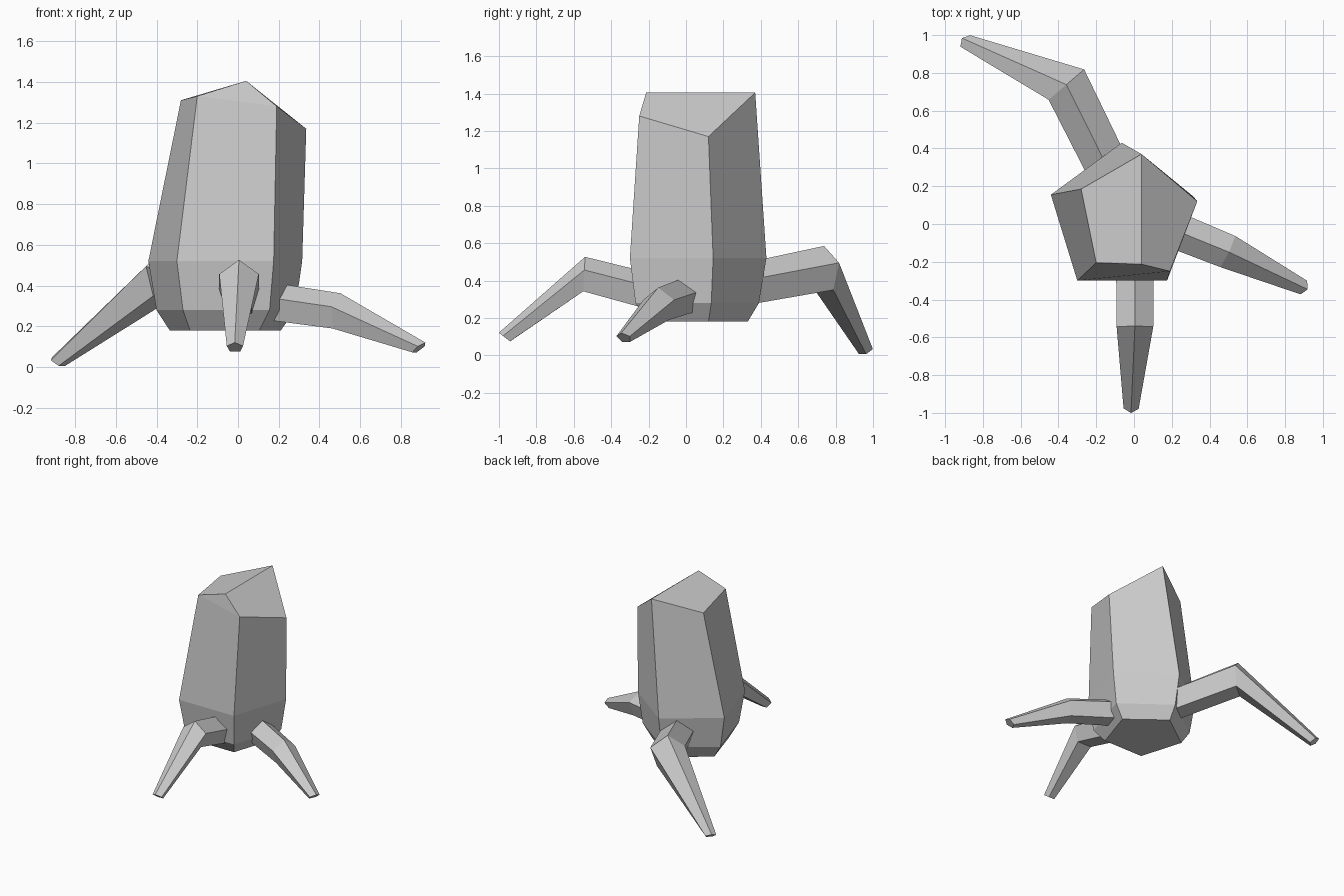
import bpy, bmesh
from math import sin, cos, radians, pi
from mathutils import Vector

if "Cube" in bpy.data.objects:
    bpy.data.objects.remove(bpy.data.objects["Cube"])


def loft(name, rings, roof=None):
    """Skin equal-sized rings; cap the end flat unless roof faces are built."""
    bm = bmesh.new()
    loops = [[bm.verts.new(p) for p in ring] for ring in rings]
    n = len(loops[0])
    bm.faces.new(loops[0][::-1])
    for k, (a, b) in enumerate(zip(loops, loops[1:])):
        for i in range(n):
            j = (i + 1) % n
            # the front wall carries the gable point of the roof
            if roof and k == len(loops) - 2 and i == 1:
                continue
            bm.faces.new((a[i], a[j], b[j], b[i]))
    top = loops[-1]
    if roof:
        left, fl, fr, right, back = top
        ridge = bm.verts.new(roof)
        low = loops[-2]
        bm.faces.new((low[1], low[2], fr, fl))
        bm.faces.new((fl, fr, ridge))
        bm.faces.new((left, fl, ridge, back))
        bm.faces.new((ridge, fr, right, back))
    else:
        bm.faces.new(top)
    bmesh.ops.recalc_face_normals(bm, faces=bm.faces)
    mesh = bpy.data.meshes.new(name)
    bm.to_mesh(mesh)
    bm.free()
    ob = bpy.data.objects.new(name, mesh)
    bpy.context.collection.objects.link(ob)
    return ob


def pentagon(center, heading, pitch, r):
    """Five-sided section, ridge up, facing along heading and pitch."""
    h = Vector((heading[0], heading[1], 0)).normalized()
    side = h.cross(Vector((0, 0, 1)))
    p = radians(pitch)
    up = Vector((0, 0, cos(p))) - h * sin(p)
    return [Vector(center) + side * r * sin(2 * pi * i / 5) + up * r * cos(2 * pi * i / 5)
            for i in range(5)]


# Body: rings run left, front left, front right, right, back
body_rings = [
    [(-0.335, 0.13, 0.18), (-0.235, -0.20, 0.18), (0.105, -0.20, 0.18),
     (0.21, 0.12, 0.18), (-0.06, 0.33, 0.18)],
    [(-0.40, 0.145, 0.28), (-0.27, -0.27, 0.28), (0.155, -0.27, 0.28),
     (0.28, 0.135, 0.28), (-0.06, 0.39, 0.28)],
    [(-0.44, 0.155, 0.52), (-0.30, -0.30, 0.52), (0.175, -0.30, 0.52),
     (0.315, 0.145, 0.52), (-0.065, 0.43, 0.52)],
    [(-0.28, 0.185, 1.31), (-0.20, -0.205, 1.33), (0.19, -0.25, 1.28),
     (0.335, 0.12, 1.17), (0.04, 0.37, 1.405)],
]
loft("body", body_rings, roof=(0.04, -0.213, 1.405))

# Legs: root, knee and tip sections (center, heading, pitch, radius)
legs = {
    "front_leg": [
        ((0.005, -0.22, 0.34), (0, -1), 15, 0.105),
        ((0.005, -0.545, 0.425), (0, -1), 3, 0.102),
        ((-0.015, -0.967, 0.096), (-0.03, -1), -53, 0.042)],
    "right_leg": [
        ((0.21, -0.03, 0.307), (0.93, -0.37), -19, 0.102),
        ((0.495, -0.145, 0.267), (0.9, -0.43), -5, 0.096),
        ((0.89, -0.332, 0.094), (0.9, -0.43), -51, 0.042)],
    "back_left_leg": [
        ((-0.13, 0.28, 0.365), (-0.43, 0.9), 13, 0.12),
        ((-0.358, 0.738, 0.455), (-0.65, 0.76), 0, 0.13),
        ((-0.885, 0.962, 0.026), (-0.76, 0.65), -55, 0.042)],
}
for name, sections in legs.items():
    loft(name, [pentagon(*s) for s in sections])
